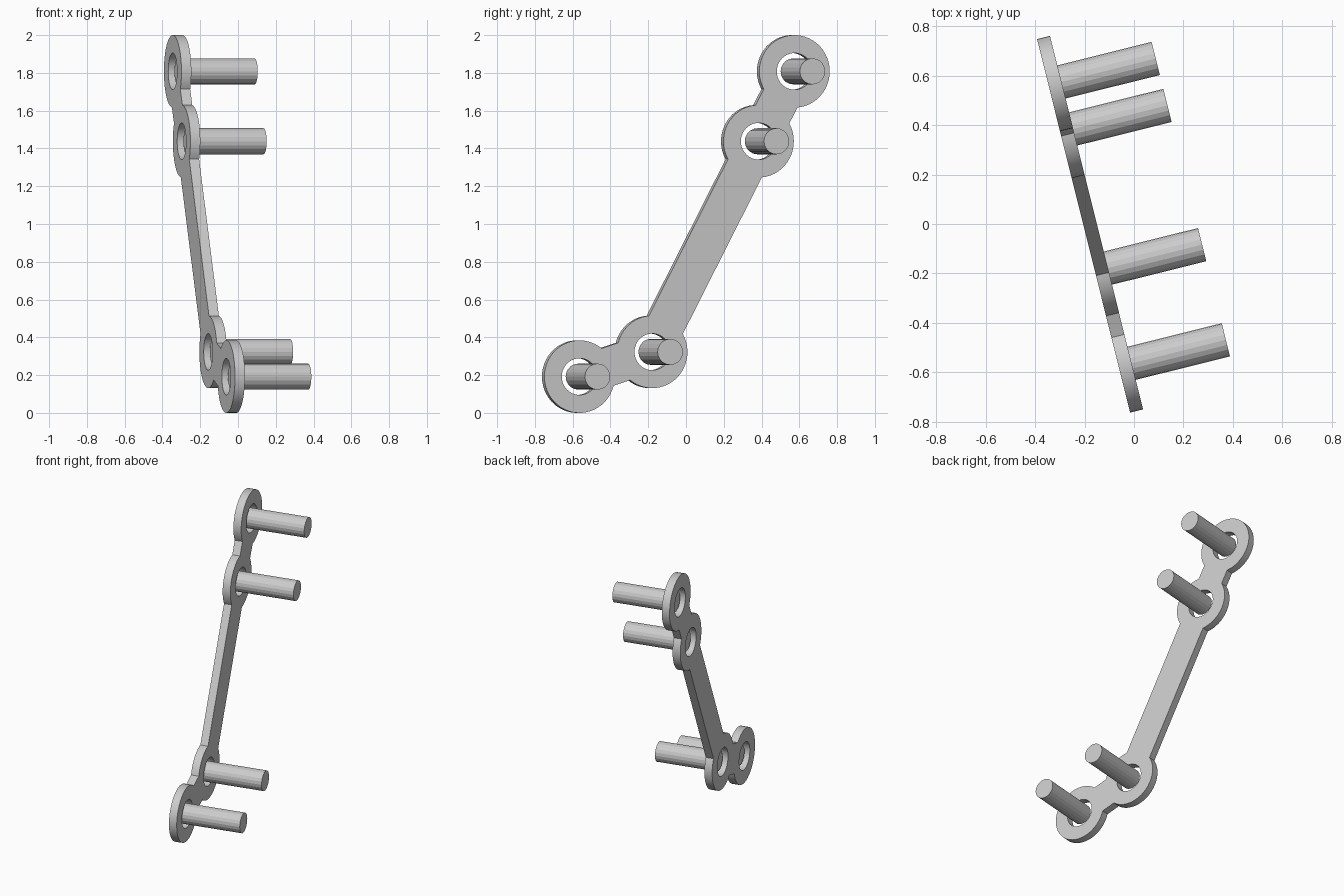
import bpy, bmesh
from math import pi, sin, cos, asin, atan2, radians
from mathutils import Matrix, Vector

cube = bpy.data.objects.get("Cube")
if cube:
    bpy.data.objects.remove(cube, do_unlink=True)

TURN = radians(14)
RING_R, HOLE_R, BAR_HALF, THICK = 0.192, 0.097, 0.104, 0.054
PIN_R, PIN_LEN = 0.069, 0.42
ORIGIN_X = -0.178

# Ring centres in the plate's own plane (along, up)
centres = [Vector((y / cos(TURN), z)) for y, z in
           ((-0.57, 0.192), (-0.185, 0.323), (0.378, 1.438), (0.568, 1.808))]

# Plate plane: local x along the plate, local y up, local z along the pins
along = Vector((-sin(TURN), cos(TURN), 0))
normal = Vector((cos(TURN), sin(TURN), 0))
frame = Matrix((along, (0, 0, 1), normal)).transposed().to_4x4()
frame.translation = (ORIGIN_X, 0, 0)


def arc(centre, radius, start, end, steps):
    return [centre + radius * Vector((cos(a), sin(a))) for a in
            (start + (end - start) * i / steps for i in range(steps + 1))]


def heading(a, b):
    d = b - a
    return atan2(d.y, d.x)


def add_object(name, mesh):
    obj = bpy.data.objects.new(name, mesh)
    bpy.context.collection.objects.link(obj)
    obj.matrix_world = frame
    bpy.ops.object.select_all(action='DESELECT')
    obj.select_set(True)
    bpy.context.view_layer.objects.active = obj
    return obj


# Outline: walk around the chain of rings, joined by straight bars
route = centres + centres[-2:0:-1]
half_angle = asin(BAR_HALF / RING_R)
outline = []
for k, c in enumerate(route):
    start = heading(c, route[k - 1]) + half_angle
    end = heading(c, route[(k + 1) % len(route)]) - half_angle
    sweep = (end - start) % (2 * pi)
    outline += arc(c, RING_R, start, start + sweep, max(4, round(sweep * 8)))
holes = [arc(c, HOLE_R, 0, 2 * pi, 40)[:-1] for c in centres]

# Plate: filled flat curve with thickness, turned into a mesh
curve = bpy.data.curves.new("plate_profile", 'CURVE')
curve.dimensions = '2D'
curve.fill_mode = 'BOTH'
curve.extrude = THICK / 2
for loop in [outline] + holes:
    spline = curve.splines.new('POLY')
    spline.points.add(len(loop) - 1)
    for point, p in zip(spline.points, loop):
        point.co = (p.x, p.y, 0, 1)
    spline.use_cyclic_u = True
helper = bpy.data.objects.new("plate_profile", curve)
mesh = bpy.data.meshes.new_from_object(helper)
bpy.data.objects.remove(helper)
bm = bmesh.new()
bm.from_mesh(mesh)
bmesh.ops.remove_doubles(bm, verts=bm.verts, dist=0.0001)
bmesh.ops.recalc_face_normals(bm, faces=bm.faces)
bm.to_mesh(mesh)
bm.free()
add_object("plate", mesh)
bpy.ops.object.shade_smooth_by_angle(angle=radians(30))

# Pins: one through each ring, starting inside the hole
for i, c in enumerate(centres):
    bm = bmesh.new()
    bmesh.ops.create_cone(bm, cap_ends=True, segments=20, radius1=PIN_R,
                          radius2=PIN_R, depth=PIN_LEN,
                          matrix=Matrix.Translation((c.x, c.y, PIN_LEN / 2)))
    mesh = bpy.data.meshes.new(f"pin_{i + 1}")
    bm.to_mesh(mesh)
    bm.free()
    add_object(f"pin_{i + 1}", mesh)
